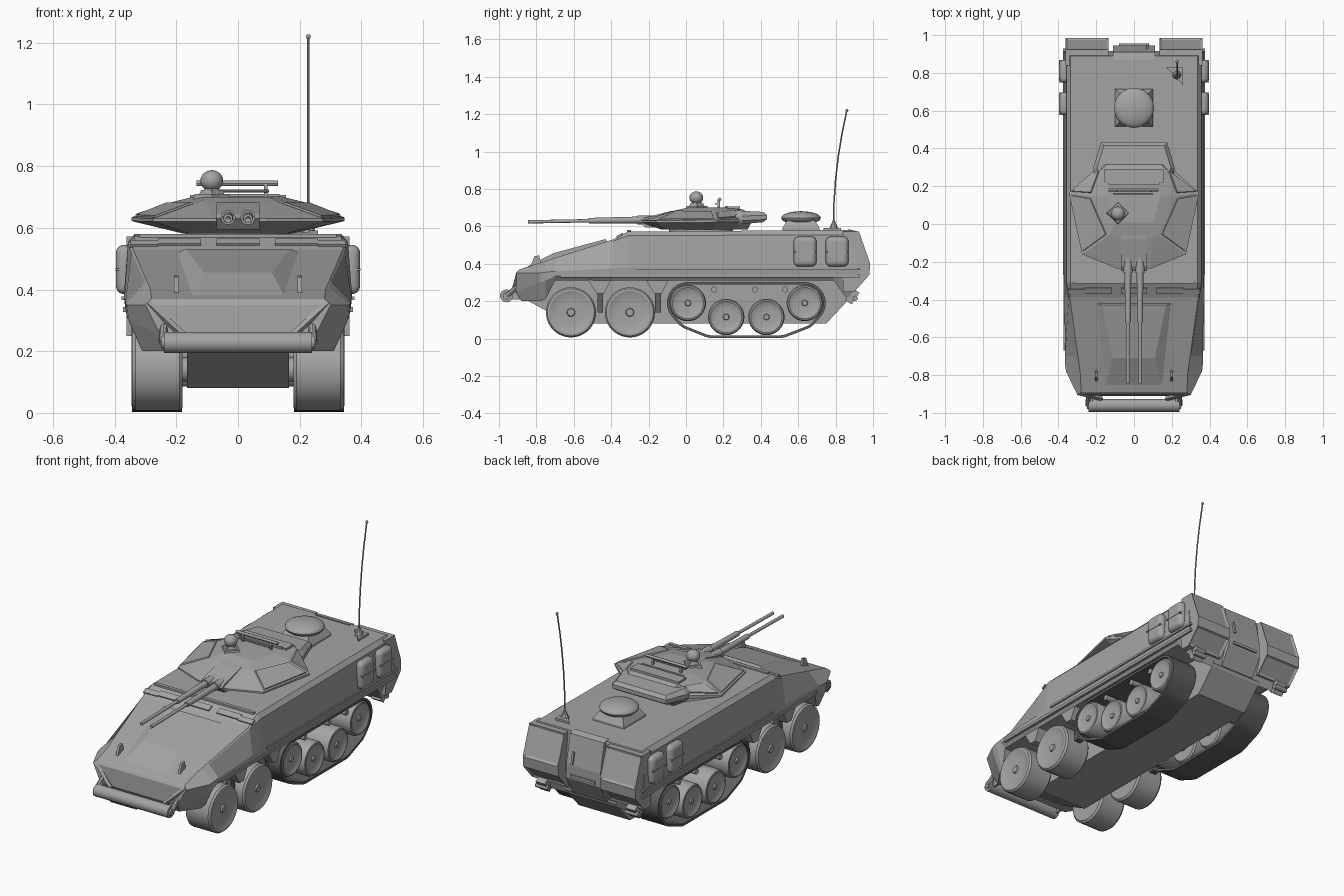
import bpy, bmesh, math
from mathutils import Vector, Matrix, geometry

if "Cube" in bpy.data.objects:
    bpy.data.objects.remove(bpy.data.objects["Cube"], do_unlink=True)


def paint(name, value):
    mat = bpy.data.materials.new(name)
    mat.use_nodes = True
    mat.diffuse_color = (value, value, value, 1)
    for node in mat.node_tree.nodes:
        if node.type == 'BSDF_PRINCIPLED':
            node.inputs["Base Color"].default_value = mat.diffuse_color
    return mat

GREY = paint("plain_grey", .37)
DARK = paint("dark_rubber", .12)
smooth_parts = []


def finish(name, bm, smooth=False, mat=GREY):
    bmesh.ops.remove_doubles(bm, verts=bm.verts, dist=0.0002)
    bmesh.ops.recalc_face_normals(bm, faces=bm.faces)
    me = bpy.data.meshes.new(name)
    bm.to_mesh(me)
    bm.free()
    me.materials.append(mat)
    ob = bpy.data.objects.new(name, me)
    bpy.context.collection.objects.link(ob)
    if smooth:
        smooth_parts.append(ob)
    return ob


def loft(rings, strip=False, closed=False):
    """Skin equal rings of points; strip caps the ends with mirrored quads."""
    bm = bmesh.new()
    vs = [[bm.verts.new(p) for p in r] for r in rings]
    n = len(vs[0])
    pairs = list(zip(vs, vs[1:])) + ([(vs[-1], vs[0])] if closed else [])
    for a, b in pairs:
        for i in range(n):
            j = (i + 1) % n
            bm.faces.new((a[i], a[j], b[j], b[i]))
    if not closed:
        for r in (vs[0], vs[-1]):
            if strip:
                for i in range(n // 2 - 1):
                    bm.faces.new((r[i], r[i + 1], r[n - 2 - i], r[n - 1 - i]))
            else:
                bm.faces.new(r)
    return bm


def mirrored(*half):
    return list(half) + [(-x, y, z) for x, y, z in reversed(half)]


def prism(name, profile, x0, x1):
    return finish(name, loft([[(x, y, z) for y, z in profile] for x in (x0, x1)]))


def box(name, center, size, tilt=0, bevel=0, mat=GREY):
    bm = bmesh.new()
    bmesh.ops.create_cube(bm, size=1)
    m = Matrix.Translation(center) @ Matrix.Rotation(tilt, 4, 'X') @ Matrix.Diagonal((*size, 1))
    bmesh.ops.transform(bm, matrix=m, verts=bm.verts)
    ob = finish(name, bm, bevel > 0, mat)
    if bevel:
        mod = ob.modifiers.new("rounding", 'BEVEL')
        mod.width, mod.segments = bevel, 4


def tube(name, pts, radii, n=32):
    """Round part whose rings are all square to the line from first to last point."""
    pts = [Vector(p) for p in pts]
    q = (pts[-1] - pts[0]).to_track_quat('Z', 'Y')
    rings = []
    for p, r in zip(pts, radii):
        r = max(r, 0.00005)
        rings.append([p + q @ Vector((r * math.cos(2 * math.pi * i / n),
                                      r * math.sin(2 * math.pi * i / n), 0)) for i in range(n)])
    return finish(name, loft(rings), n > 6)


def ball(name, c, r, rz, n=24):
    a = [math.pi * i / 12 for i in range(13)]
    tube(name, [(c[0], c[1], c[2] - rz * math.cos(t)) for t in a], [r * math.sin(t) for t in a], n)


# Hull: half sections from nose to tail, roof edge down to sponson floor
def section(y, top, shoulder, belt, low, floor):
    return mirrored(*[(x, y, z) for x, z in (top, shoulder, belt, low, floor)])

nose = mirrored((.28, -.89, .37), (.285, -.895, .365), (.3, -.905, .35), (.25, -.91, .25), (.24, -.88, .2))
tail = mirrored((.335, .89, .58), (.355, .895, .555), (.37, .915, .38), (.365, .915, .34), (.31, .87, .2))
hull = loft([
    nose,
    section(-.78, (.285, .405), (.29, .4), (.36, .35), (.355, .3), (.31, .2)),
    section(-.75, (.29, .415), (.295, .41), (.364, .355), (.36, .31), (.315, .21)),
    section(-.7, (.297, .431), (.303, .426), (.365, .36), (.365, .335), (.34, .31)),
    section(-.39, (.34, .53), (.346, .52), (.368, .375), (.366, .34), (.345, .31)),
    section(-.31, (.335, .572), (.357, .55), (.37, .38), (.366, .34), (.345, .31)),
    section(.79, (.335, .58), (.357, .555), (.37, .38), (.366, .34), (.345, .31)),
    tail], strip=True)
finish("hull", hull)
prism("lower_hull", [(-.86, .21), (-.62, .08), (.75, .08), (.88, .22), (.88, .33), (-.86, .33)], -.165, .165)

# Raised bonnet panel and vents on the step above it
plate_low = mirrored((.2, -.42, .518), (.15, -.86, .378))
plate_high = mirrored((.17, -.43, .532), (.11, -.71, .456))
finish("bonnet_panel", loft([plate_low, plate_high]))
for x in (-.19, 0, .19):
    box("step_vent", (x, -.352, .553), (.14, .035, .01), math.radians(28))
box("step_ridge", (0, -.305, .574), (.64, .02, .012))
for s in (-1, 1):
    box("step_corner", (s * .305, -.358, .548), (.09, .03, .012), math.radians(28))

# Front roller with its axle
tube("front_roller", [(x, -.96, .228) for x in (-.24, -.24, .24, .24)], [0, .034, .034, 0])
tube("roller_axle", [(-.25, -.96, .228), (.25, -.96, .228)], [.02, .02], 16)

wheel_x = [.18, .18, .19, .332, .343, .345, .338, .334, .334, .342, .342]
wheel_r = [0, .92, 1, 1, .94, .86, .72, .5, .17, .14, 0]
track_wheels = [(.01, .19), (.215, .115), (.43, .115), (.635, .19)]
track_guides = [(.01, .19), (.04, .155), (.14, .115), (.5, .115), (.605, .155), (.635, .19)]


def wheel(name, s, y, z, r):
    tube(name, [(s * x, y, z) for x in wheel_x], [r * k for k in wheel_r], 40)


# Track outline wraps circles set around the road wheels
def circles(r):
    return [Vector((y + r * math.cos(a * math.pi / 20), z + r * math.sin(a * math.pi / 20)))
            for y, z in track_guides for a in range(40)]

outer, inner = circles(.112), circles(.098)
track_loop = geometry.convex_hull_2d(outer)

for s in (-1, 1):
    # Running gear
    for y in (-.615, -.3):
        wheel("front_wheel", s, y, .14, .134)
        tube("axle", [(s * .1, y, .14), (s * .19, y, .14)], [.04, .04], 16)
    for y, z in track_wheels:
        wheel("road_wheel", s, y, z, .097)
        tube("road_axle", [(s * .1, y, z), (s * .19, y, z)], [.03, .03], 16)
    for y in (.15, .37, .53):
        tube("return_roller", [(s * .16, y, .262), (s * .33, y, .262)], [.016, .016], 16)
    rings = [[(s * .182, *outer[i]), (s * .343, *outer[i]), (s * .343, *inner[i]), (s * .182, *inner[i])]
             for i in track_loop]
    finish("track", loft(rings, closed=True), True, DARK)
    for y in (-.458, -.15):
        prism("skirt_wedge", [(y - .07, .32), (y + .06, .32), (y + .02, .24), (y - .02, .24)], s * .29, s * .345)
        box("damper", (s * .27, y, .2), (.04, .03, .12), mat=DARK)

    # Side strips and stowage pods
    box("belt_strip", (s * .368, .33, .372), (.018, 1.2, .012))
    box("lower_strip", (s * .364, .13, .335), (.018, 1.6, .016))
    for y in (.637, .808):
        box("stowage_pod", (s * .368, y, .465), (.056, .122, .16), bevel=.026)
        box("pod_band", (s * .368, y, .465), (.06, .118, .008))

    # Nose fittings
    tube("nose_rib", [(s * .29, -.895, .355), (s * .17, -.925, .245)], [.012, .012], 4)
    tube("roller_arm", [(s * .24, -.89, .29), (s * .244, -.96, .228)], [.012, .014], 8)
    box("nose_bracket", (s * .225, -.92, .235), (.012, .07, .05))
    prism("marker_lamp", [(-.83, .39), (-.81, .44), (-.785, .445), (-.775, .4)], s * .193, s * .207)

    # Rear corner lockers with framed panels
    locker = loft([[(x * s, y, z) for y, z in
                    ((.84, .572), (.925, .572), (.985, .4), (.98, .34), (.9, .25), (.84, .25))]
                   for x in (.135, .362)])
    bmesh.ops.recalc_face_normals(locker, faces=locker.faces)
    panels = [f for f in locker.faces if f.normal.y > .4 and f.calc_area() > .02]
    bmesh.ops.inset_individual(locker, faces=panels, thickness=.018, depth=-.008)
    finish("rear_locker", locker)
    box("tow_block", (s * .29, .89, .225), (.06, .04, .075), math.radians(-35))
    tube("tow_pin", [(s * .25, .905, .215), (s * .33, .905, .215)], [.014, .014], 12)

    # Gun barrels: thick sleeve then thin tube
    tube("gun_barrel", [(s * .032, y, z) for y, z in
                        ((-.15, .634), (-.26, .634), (-.26, .634), (-.52, .63), (-.52, .63), (-.845, .624), (-.845, .624))],
         [.024, .024, .018, .015, .009, .009, 0], 16)

# Rear door
prism("rear_door", [(.87, .585), (.91, .575), (.945, .41), (.945, .33), (.885, .22), (.86, .22)], -.11, .11)
box("door_handle", (.07, .938, .45), (.012, .02, .07), math.radians(12))
box("door_step", (0, .945, .35), (.16, .02, .015))

# Turret: faceted plan rings from underside to crown, with raised cheek plates
turret = loft([
    mirrored((.08, -.13, .582), (.16, -.1, .582), (.18, .15, .582), (.165, .27, .582), (.15, .33, .582)),
    mirrored((.09, -.235, .62), (.275, -.16, .62), (.345, .165, .622), (.215, .28, .622), (.17, .35, .622)),
    mirrored((.09, -.235, .63), (.275, -.16, .63), (.345, .165, .634), (.215, .28, .64), (.17, .35, .645)),
    mirrored((.1, -.07, .682), (.13, -.06, .684), (.22, .15, .682), (.17, .29, .69), (.15, .31, .688)),
    mirrored((.08, .0, .698), (.1, .01, .7), (.14, .15, .702), (.13, .25, .7), (.12, .27, .698))], strip=True)
bmesh.ops.recalc_face_normals(turret, faces=turret.faces)
cheeks = [f for f in turret.faces if f.normal.z > .2 and abs(f.calc_center_median().x) > .19]
bmesh.ops.inset_individual(turret, faces=cheeks, thickness=.018, depth=0)
bmesh.ops.inset_individual(turret, faces=cheeks, thickness=.003, depth=.006)
finish("turret", turret)
tube("turret_ring", [(0, .08, z) for z in (.565, .59)], [.17, .17])
bustle = [mirrored((.2, .25, .612), (.205, .3, .612), (.165, .41, .622)),
          mirrored((.21, .25, .63), (.215, .3, .63), (.175, .432, .637)),
          mirrored((.21, .25, .655), (.215, .3, .655), (.175, .432, .66)),
          mirrored((.19, .25, .685), (.195, .3, .683), (.16, .415, .677))]
finish("turret_bustle", loft(bustle, strip=True))

# Gun mantlet
prism("mantlet", [(-.05, .685), (-.08, .682), (-.225, .645), (-.25, .63), (-.22, .595), (-.05, .595)], -.07, .07)

# Turret roof: hatch, rack and sight
box("roof_hatch", (0, .255, .698), (.31, .07, .016))
box("hatch_rim", (0, .215, .703), (.27, .012, .014))
for x in (-.09, .09):
    box("rack_post", (x, .175, .72), (.012, .012, .045))
tube("rack_rail", [(-.135, .18, .744), (.13, .18, .744)], [.009, .009], 12)
tube("rack_lower_rail", [(-.11, .16, .72), (.1, .16, .72)], [.005, .005], 8)
tube("sight_base", [(-.085, .058, z) for z in (.69, .71, .71, .722)], [.062, .055, .04, .035], 4)
tube("sight_stem", [(-.085, .058, .71), (-.085, .058, .74)], [.03, .02], 12)
ball("sight_ball", (-.085, .055, .753), .037, .034)

# Rear roof dome on its tapered base
base = [[(a * r, .615 + b * r, z) for a, b in ((1, 1), (1, -1), (-1, -1), (-1, 1))]
        for r, z in ((.1, .575), (.1, .59), (.075, .63))]
finish("dome_base", loft(base))
ball("roof_dome", (0, .615, .645), .106, .036, 32)

# Whip antenna
tri = [(.17, .83), (.26, .83), (.26, .735)]
finish("antenna_plate", loft([[(x, y, z) for x, y in tri] for z in (.575, .592)]))
tube("antenna_foot", [(.228, .79, .585), (.228, .79, .63)], [.025, .006], 8)
whip = [(.228, .788 + .072 * t * t, .6 + .62 * t) for t in (0, .2, .4, .6, .8, 1)]
tube("antenna_whip", whip, [.004] * 6, 8)
ball("antenna_tip", whip[-1], .008, .008, 12)

# Smooth the round parts, keeping hard edges
bpy.ops.object.select_all(action='DESELECT')
for ob in smooth_parts:
    ob.select_set(True)
bpy.context.view_layer.objects.active = smooth_parts[0]
bpy.ops.object.shade_smooth_by_angle(angle=math.radians(30))
